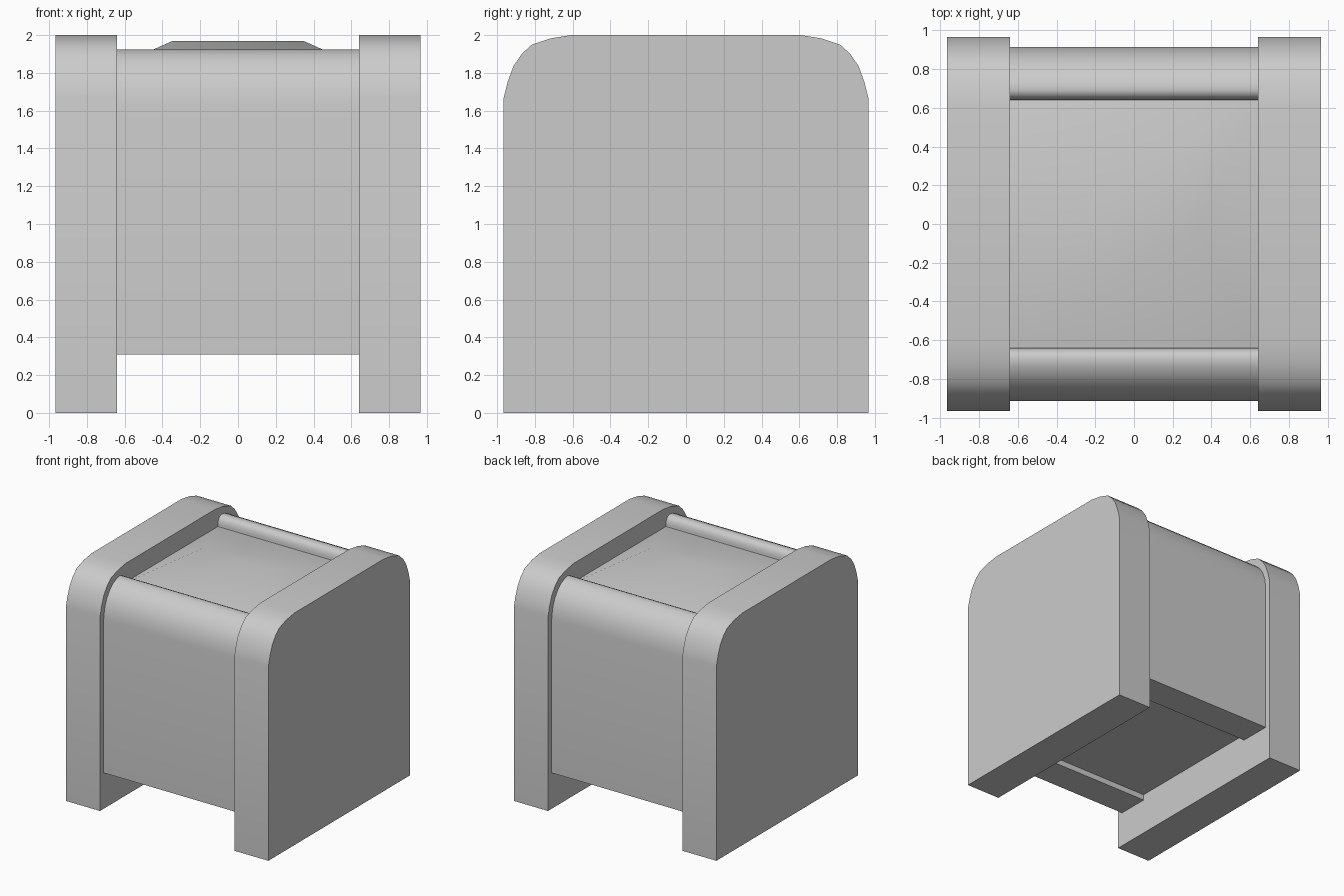
import bpy, bmesh, math

if "Cube" in bpy.data.objects:
    bpy.data.objects.remove(bpy.data.objects["Cube"])


def finish(bm, name, angle=35):
    bmesh.ops.recalc_face_normals(bm, faces=bm.faces)
    mesh = bpy.data.meshes.new(name)
    bm.to_mesh(mesh)
    bm.free()
    obj = bpy.data.objects.new(name, mesh)
    bpy.context.collection.objects.link(obj)
    bpy.ops.object.select_all(action='DESELECT')
    obj.select_set(True)
    bpy.context.view_layer.objects.active = obj
    bpy.ops.object.shade_smooth_by_angle(angle=math.radians(angle))
    return obj


def extrude_profile(name, profile, x0, x1):
    """Extrude a (y, z) outline along x."""
    bm = bmesh.new()
    face = bm.faces.new([bm.verts.new((x0, y, z)) for y, z in profile])
    ext = bmesh.ops.extrude_face_region(bm, geom=[face])
    verts = [g for g in ext['geom'] if isinstance(g, bmesh.types.BMVert)]
    bmesh.ops.translate(bm, verts=verts, vec=(x1 - x0, 0, 0))
    return finish(bm, name)


W, IN, D = 0.965, 0.64, 0.965

# Side panels with rounded top corners
corner = [(D, 0), (D, 1.67), (0.945, 1.75), (0.914, 1.835), (0.87, 1.9),
          (0.815, 1.95), (0.72, 1.982), (0.61, 2.0)]
side = corner + [(-y, z) for y, z in reversed(corner)]
extrude_profile("left_side_panel", side, -W, -IN)
extrude_profile("right_side_panel", side, IN, W)

# Front and back panels with rolled tops
roll = [(0.915, 0.31), (0.915, 1.63), (0.902, 1.72), (0.875, 1.79),
        (0.835, 1.85), (0.785, 1.893), (0.735, 1.917), (0.69, 1.925),
        (0.665, 1.915), (0.648, 1.893), (0.64, 1.86), (0.64, 0.31)]
extrude_profile("back_panel", roll, -IN, IN)
extrude_profile("front_panel", [(-y, z) for y, z in roll], -IN, IN)

# Seat block with a softly hipped top
bm = bmesh.new()
low, rim, ridge_z, ridge_x = 0.36, 1.838, 1.97, 0.345
ring = [(-IN, -IN), (IN, -IN), (IN, IN), (-IN, IN)]
base = [bm.verts.new((x, y, low)) for x, y in ring]
top = [bm.verts.new((x, y, rim)) for x, y in ring]
left, right = [bm.verts.new((x, 0, ridge_z)) for x in (-ridge_x, ridge_x)]
bm.faces.new(base)
for i in range(4):
    j = (i + 1) % 4
    bm.faces.new((base[i], base[j], top[j], top[i]))
bm.faces.new((top[0], top[1], right, left))
bm.faces.new((top[2], top[3], left, right))
bm.faces.new((top[1], top[2], right))
bm.faces.new((top[3], top[0], left))
finish(bm, "seat")
